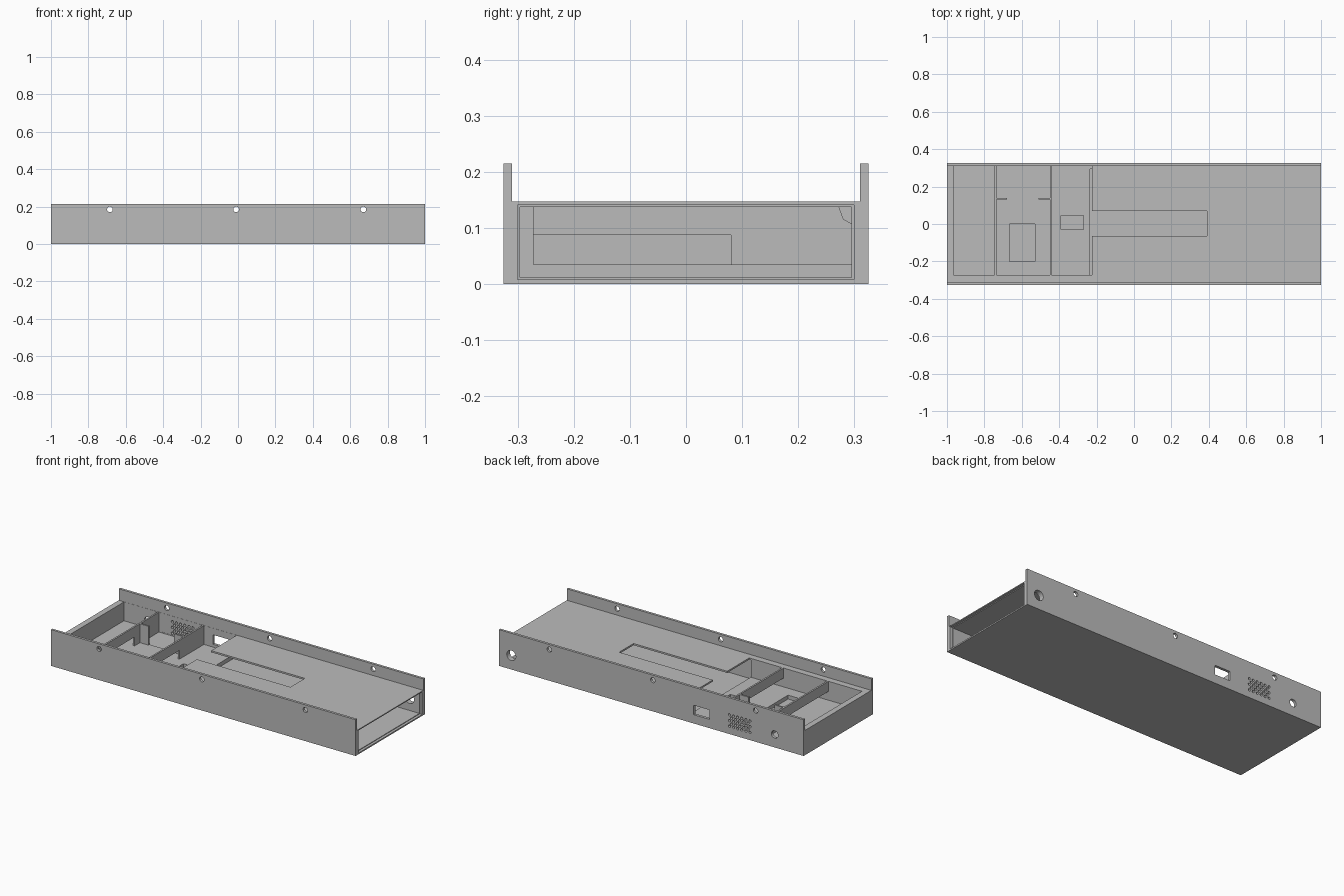
import bpy, bmesh, math
from mathutils import Matrix, Vector

cube = bpy.data.objects.get("Cube")
if cube:
    bpy.data.objects.remove(cube, do_unlink=True)

grey = bpy.data.materials.new("plain grey")
grey.use_nodes = True
GREY = (0.5, 0.5, 0.5, 1)
grey.diffuse_color = GREY
grey.node_tree.nodes["Principled BSDF"].inputs["Base Color"].default_value = GREY


def add_box(bm, x, y, z):
    lo, hi = Vector((x[0], y[0], z[0])), Vector((x[1], y[1], z[1]))
    size = Matrix.Diagonal((*(hi - lo), 1))
    bmesh.ops.create_cube(bm, size=1, matrix=Matrix.Translation((lo + hi) / 2) @ size)


def add_hole(bm, x, z, radius, y0, y1, sides=24):
    place = Matrix.Translation((x, (y0 + y1) / 2, z)) @ Matrix.Rotation(math.pi / 2, 4, 'X')
    bmesh.ops.create_cone(bm, cap_ends=True, segments=sides, radius1=radius,
                          radius2=radius, depth=y1 - y0, matrix=place)


def finish(name, bm):
    mesh = bpy.data.meshes.new(name)
    bmesh.ops.recalc_face_normals(bm, faces=bm.faces)
    bm.to_mesh(mesh)
    bm.free()
    mesh.materials.append(grey)
    obj = bpy.data.objects.new(name, mesh)
    bpy.context.collection.objects.link(obj)
    return obj


def extrude(name, points, start, vector):
    """Extrude a closed outline; points are (y, z) pairs at x = start."""
    bm = bmesh.new()
    face = bm.faces.new([bm.verts.new((start, y, z)) for y, z in points])
    result = bmesh.ops.extrude_face_region(bm, geom=[face])
    moved = [v for v in result["geom"] if isinstance(v, bmesh.types.BMVert)]
    bmesh.ops.translate(bm, verts=moved, vec=vector)
    return finish(name, bm)


def cut(target, bm):
    cutter = finish("cutter", bm)
    cutter.hide_render = True
    mod = target.modifiers.new("cut", 'BOOLEAN')
    mod.operation, mod.solver, mod.object = 'DIFFERENCE', 'EXACT', cutter
    bpy.context.view_layer.objects.active = target
    bpy.ops.object.modifier_apply(modifier=mod.name)
    bpy.data.objects.remove(cutter, do_unlink=True)


def cut_boxes(target, *boxes):
    bm = bmesh.new()
    for b in boxes:
        add_box(bm, *b)
    cut(target, bm)


OUT, RIM, BACK, FRONT = 0.325, 0.31, 0.309, -0.272
TOP, DECK, FLOOR, BASE = 0.215, 0.147, 0.035, 0.012

# Tray body: deck between two raised side rims
tray = extrude("tray_body", [(-OUT, 0), (OUT, 0), (OUT, TOP), (RIM, TOP), (RIM, DECK),
                             (-RIM, DECK), (-RIM, TOP), (-OUT, TOP)], -1, (2, 0, 0))

# Open compartment area, hollow under the deck, deck slot
cut_boxes(tray, ((-0.965, -0.225), (FRONT, BACK), (FLOOR, 0.3)))
cut_boxes(tray, ((-0.235, 1.1), (-0.296, 0.295), (BASE, 0.137)))
cut_boxes(tray, ((-0.3, 0.39), (-0.065, 0.07), (0.1, 0.2)))
# Shallow rebate round the open end
cut_boxes(tray, ((0.985, 1.1), (-0.3, 0.299), (0.008, 0.141)))
# Floor recesses and rear wall socket
cut_boxes(tray, ((-0.665, -0.53), (-0.2, 0), (BASE, 0.06)),
          ((-0.39, -0.27), (-0.03, 0.045), (BASE, 0.06)),
          ((-0.735, -0.45), (0.14, 0.308), (0.03, 0.06)),
          ((-0.382, -0.278), (0.27, 0.4), (0.052, 0.108)))

# Fixing holes in both rims, and round ports at the rear
holes = bmesh.new()
for x in (-0.685, -0.01, 0.67):
    for y in (-OUT, OUT):
        add_hole(holes, x, 0.185, 0.015, y - 0.03, y + 0.03)
add_hole(holes, -0.81, 0.077, 0.022, 0.28, 0.36)
add_hole(holes, 0.92, 0.083, 0.03, 0.28, 0.36)
# Staggered vent holes
for row in range(5):
    for col in range(6 - row % 2):
        x = -0.58 + (col - 2.5 + 0.5 * (row % 2)) * 0.027
        add_hole(holes, x, 0.08 + (row - 2) * 0.017, 0.0075, 0.28, 0.36, 12)
cut(tray, holes)

# Dividers with a cable opening at the bottom
for name, x in (("outer_divider", -0.745), ("inner_divider", -0.45)):
    extrude(name, [(FRONT, 0.087), (0.08, 0.087), (0.08, 0.03), (BACK, 0.03),
                   (BACK, DECK), (FRONT, DECK)], x, (0.01, 0, 0))

# Stub walls in the middle compartment
for name, x in (("outer_stub", (-0.735, -0.68)), ("inner_stub", (-0.51, -0.45))):
    stub = bmesh.new()
    add_box(stub, x, (0.13, 0.14), (0.03, DECK))
    finish(name, stub)

# Small gusset under the rear deck corner
extrude("deck_gusset", [(0.272, 0.137), (0.295, 0.137), (0.295, 0.107), (0.28, 0.115)],
        -0.225, (0.03, 0, 0))
